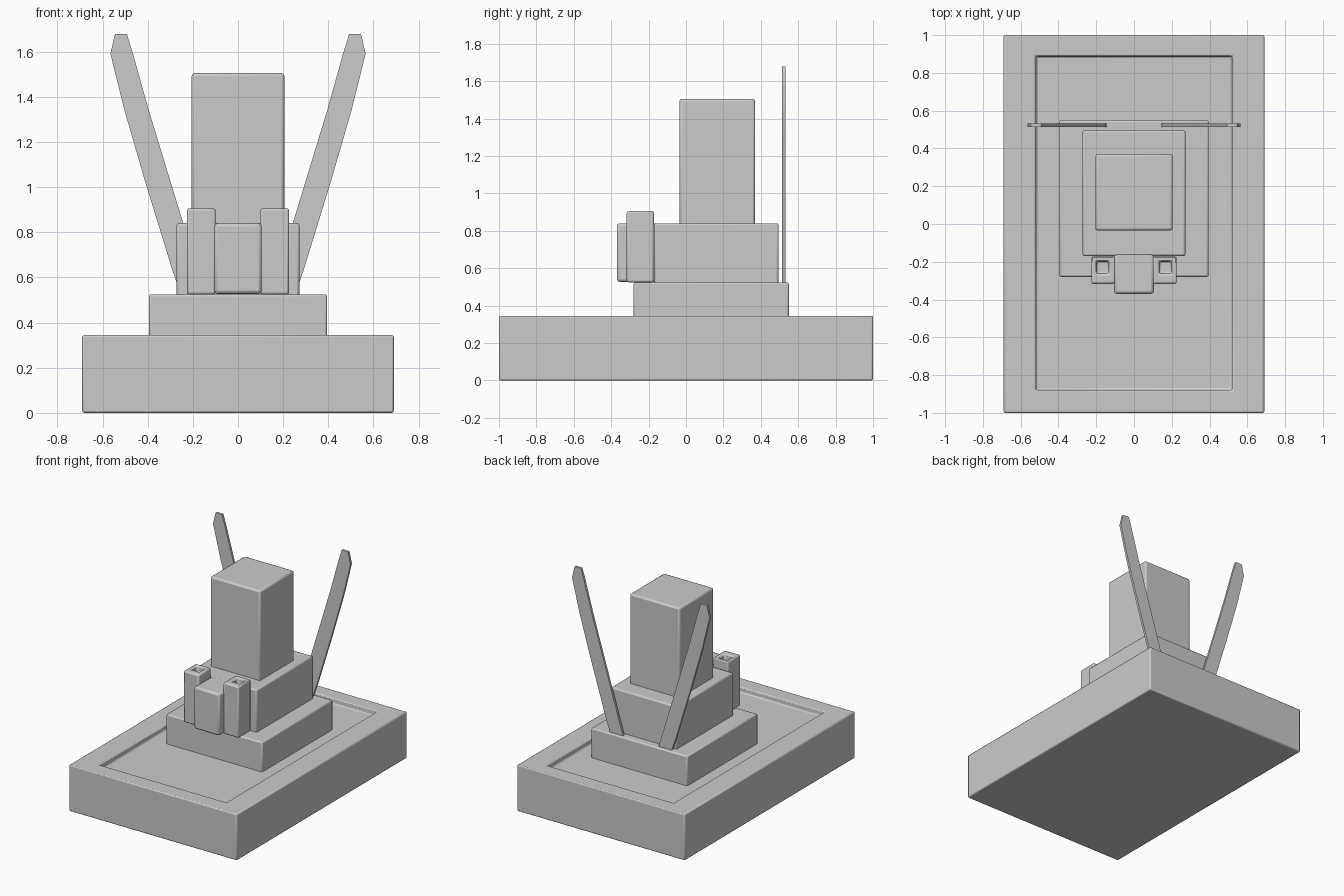
import bpy
import bmesh
from mathutils import Vector

if "Cube" in bpy.data.objects:
    bpy.data.objects.remove(bpy.data.objects["Cube"])


def finish(name, bm, bevel):
    bmesh.ops.recalc_face_normals(bm, faces=bm.faces)
    mesh = bpy.data.meshes.new(name)
    bm.to_mesh(mesh)
    bm.free()
    obj = bpy.data.objects.new(name, mesh)
    bpy.context.collection.objects.link(obj)
    if bevel:
        mod = obj.modifiers.new("soft_edges", 'BEVEL')
        mod.width = bevel
        mod.segments = 2
    bpy.context.view_layer.objects.active = obj
    obj.select_set(True)
    bpy.ops.object.shade_smooth_by_angle()
    obj.select_set(False)
    return obj


def box(name, x, y, z, bevel=0.01, recess=None):
    """Box from ranges; recess = (x range, y range, floor z) sinks a pocket in the top."""
    bm = bmesh.new()
    bmesh.ops.create_cube(bm, size=1)
    for v in bm.verts:
        v.co = Vector([r[c > 0] for r, c in zip((x, y, z), v.co)])
    if recess:
        rx, ry, floor = recess
        bm.normal_update()
        top = max(bm.faces, key=lambda f: f.calc_center_median().z)
        mx, my = sum(x) / 2, sum(y) / 2
        bmesh.ops.inset_individual(bm, faces=[top], thickness=0.01)
        for v in top.verts:
            v.co = (rx[v.co.x > mx], ry[v.co.y > my], z[1])
        bmesh.ops.inset_individual(bm, faces=[top], thickness=0.004)
        for v in top.verts:
            v.co.z = floor
    return finish(name, bm, bevel)


# Base slab with sunken tray
box("base", (-0.69, 0.69), (-1, 1), (0, 0.345), 0.009,
    ((-0.52, 0.52), (-0.88, 0.89), 0.305))

# Stepped pedestal and body
box("plinth", (-0.395, 0.395), (-0.28, 0.55), (0.29, 0.525))
box("body", (-0.272, 0.272), (-0.17, 0.495), (0.51, 0.84))

# Tall upper block
box("tower", (-0.205, 0.205), (-0.035, 0.37), (0.82, 1.505), 0.013)

# Front block between two hollow-topped posts
box("front_block", (-0.105, 0.105), (-0.37, -0.15), (0.527, 0.84), 0.015)
for side, label in ((-1, "left"), (1, "right")):
    xs = sorted((side * 0.10, side * 0.226))
    hole = sorted((side * 0.133, side * 0.2))
    box(label + "_post", xs, (-0.317, -0.172), (0.525, 0.905), 0.009,
        (hole, (-0.263, -0.195), 0.86))

# Thin blades rising behind the body
outline = [(0.145, 0.52), (0.252, 0.52), (0.29, 0.63), (0.41, 1.02),
           (0.503, 1.34), (0.565, 1.59), (0.545, 1.678), (0.492, 1.678),
           (0.465, 1.59), (0.395, 1.34)]
for side, label in ((-1, "left"), (1, "right")):
    bm = bmesh.new()
    face = bm.faces.new([bm.verts.new((side * px, 0.514, pz)) for px, pz in outline])
    ext = bmesh.ops.extrude_face_region(bm, geom=[face])
    for v in ext["geom"]:
        if isinstance(v, bmesh.types.BMVert):
            v.co.y = 0.531
    finish(label + "_blade", bm, 0)
